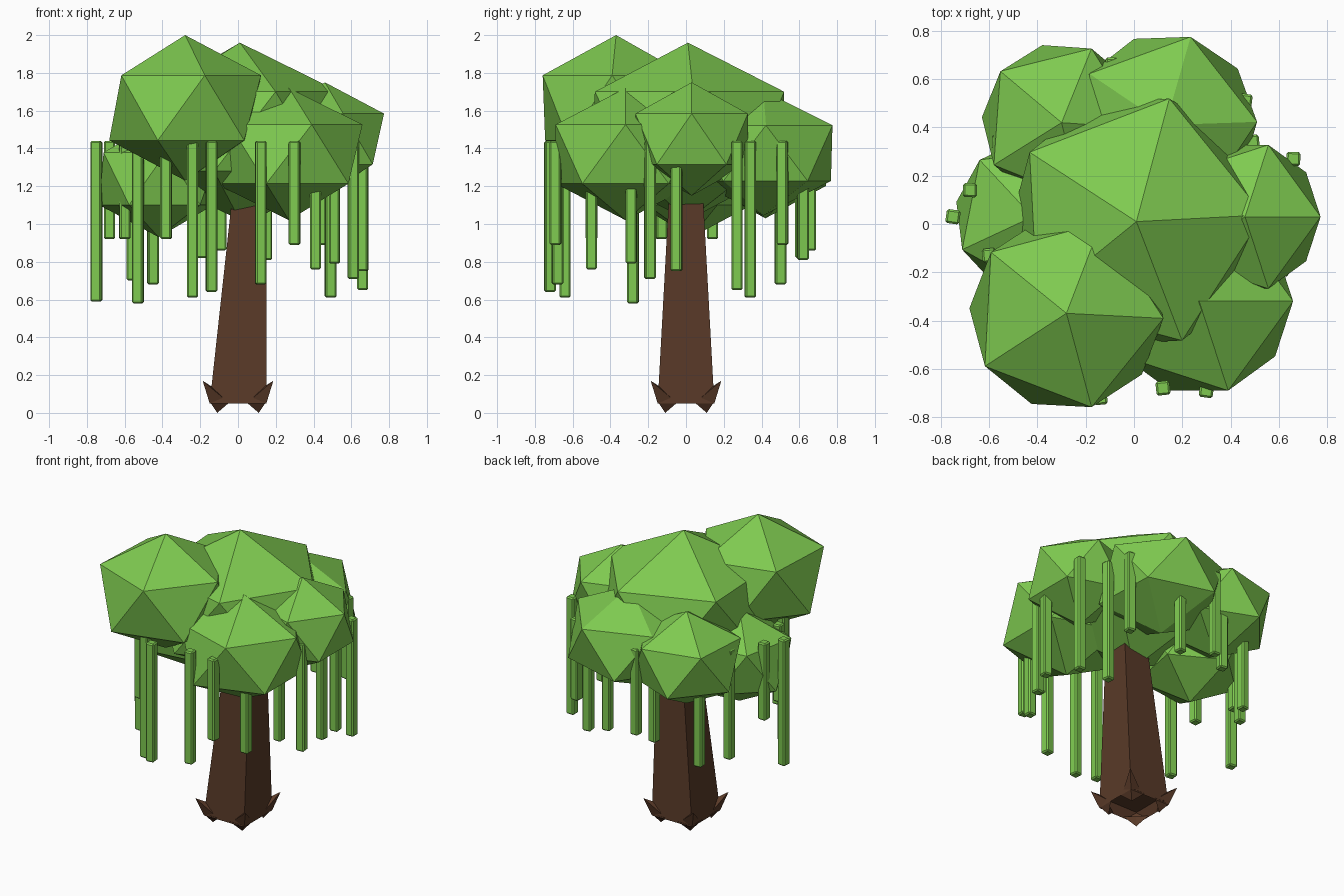
import bpy, bmesh, math
from mathutils import Matrix, Vector

cube = bpy.data.objects.get("Cube")
if cube:
    bpy.data.objects.remove(cube, do_unlink=True)


def material(name, rgb):
    mat = bpy.data.materials.new(name)
    mat.use_nodes = True
    color = (*rgb, 1.0)
    mat.diffuse_color = color
    shader = next(n for n in mat.node_tree.nodes if n.type == "BSDF_PRINCIPLED")
    shader.inputs["Base Color"].default_value = color
    shader.inputs["Roughness"].default_value = 0.9
    return mat


leaf = material("leaf green", (0.21, 0.59, 0.08))
bark = material("bark brown", (0.10, 0.042, 0.021))


def add_object(name, bm, mat):
    bmesh.ops.recalc_face_normals(bm, faces=bm.faces)
    mesh = bpy.data.meshes.new(name)
    bm.to_mesh(mesh)
    bm.free()
    mesh.materials.append(mat)
    obj = bpy.data.objects.new(name, mesh)
    bpy.context.collection.objects.link(obj)
    return obj


# Foliage clumps: name, centre, horizontal radius, vertical radius, turn
CLUMPS = [
    ("crown_middle", (0.01, 0.01, 1.49), 0.59, 0.47, 3),
    ("crown_front_right", (-0.28, -0.37, 1.615), 0.45, 0.385, -3),
    ("crown_front_left", (0.27, -0.32, 1.37), 0.435, 0.35, 0),
    ("crown_left", (0.46, 0.03, 1.45), 0.35, 0.3, 0),
    ("crown_back_left", (0.13, 0.41, 1.375), 0.425, 0.33, 2),
    ("crown_back_right", (-0.3, 0.42, 1.34), 0.37, 0.31, -4),
    ("crown_right", (-0.42, 0.03, 1.24), 0.36, 0.31, -11),
]
for name, centre, width, height, turn in CLUMPS:
    bm = bmesh.new()
    bmesh.ops.create_icosphere(
        bm, subdivisions=1, radius=1,
        matrix=Matrix.Translation(centre)
        @ Matrix.Rotation(math.radians(turn), 4, "Z")
        @ Matrix.Diagonal((width, width, height, 1)))
    add_object(name, bm, leaf)

# Hanging vines: x, y, lower end
VINE_TOP = 1.44
VINES = [
    (-0.75, 0.03, 0.59), (-0.68, 0.14, 0.92), (-0.6, -0.13, 0.92),
    (-0.53, -0.28, 0.58), (-0.56, 0.34, 0.7), (-0.45, 0.5, 0.68),
    (-0.38, -0.5, 0.92), (-0.24, -0.64, 0.61), (-0.14, -0.72, 0.64),
    (-0.19, 0.61, 0.82), (-0.09, 0.66, 0.86), (0.12, -0.68, 0.68),
    (0.3, -0.69, 0.89), (0.41, -0.5, 0.76), (0.49, 0.34, 0.61),
    (0.46, 0.51, 0.89), (0.51, -0.29, 0.79), (0.61, -0.19, 0.71),
    (0.66, -0.05, 0.75), (0.66, 0.27, 0.65), (0.15, 0.62, 0.81),
]
for i, (x, y, low) in enumerate(VINES):
    bm = bmesh.new()
    bmesh.ops.create_cube(
        bm, size=1,
        matrix=Matrix.Translation((x, y, (VINE_TOP + low) / 2))
        @ Matrix.Rotation(math.radians(-8 + 7 * (i % 3)), 4, "Z")
        @ Matrix.Diagonal((0.058, 0.058, VINE_TOP - low, 1)))
    bmesh.ops.bevel(bm, geom=bm.edges[:], offset=0.008, segments=1,
                    affect="EDGES")
    add_object(f"vine_{i + 1}", bm, leaf)

# Trunk: four-sided, leaning taper with a hollow underside
SIDES = [(-1, -1), (1, -1), (1, 1), (-1, 1)]
bm = bmesh.new()
bottom = [bm.verts.new((0.15 * sx, 0.15 * sy, 0.05)) for sx, sy in SIDES]
top = [bm.verts.new((0.06 + 0.09 * sx, 0.09 * sy, 1.15)) for sx, sy in SIDES]
base = bm.faces.new(bottom)
bm.faces.new(top)
for k in range(4):
    n = (k + 1) % 4
    bm.faces.new((bottom[k], bottom[n], top[n], top[k]))
bmesh.ops.recalc_face_normals(bm, faces=bm.faces)
bmesh.ops.inset_region(bm, faces=[base], thickness=0.035)
bmesh.ops.translate(bm, verts=base.verts, vec=(0, 0, 0.06))
add_object("trunk", bm, bark)


def spike(bm, ring, tip):
    """Pointed root made from a base ring and a tip."""
    verts = [bm.verts.new(p) for p in ring]
    end = bm.verts.new(tip)
    bm.faces.new(verts)
    for k, v in enumerate(verts):
        bm.faces.new((v, verts[(k + 1) % len(verts)], end))


# Roots: at each corner one thorn curls up and one tooth points down
bm = bmesh.new()
for sx, sy in SIDES:
    def at(x, y, z):
        return Vector((x * sx, y * sy, z))
    spike(bm, [at(0.15, 0.08, 0.08), at(0.14, 0.14, 0.14),
               at(0.08, 0.15, 0.08), at(0.15, 0.15, 0.05)],
          at(0.187, 0.187, 0.17))
    spike(bm, [at(0.15, 0.15, 0.06), at(0.15, 0.04, 0.06),
               at(0.11, 0.11, 0.07), at(0.04, 0.15, 0.06)],
          at(0.11, 0.11, 0))
add_object("roots", bm, bark)
